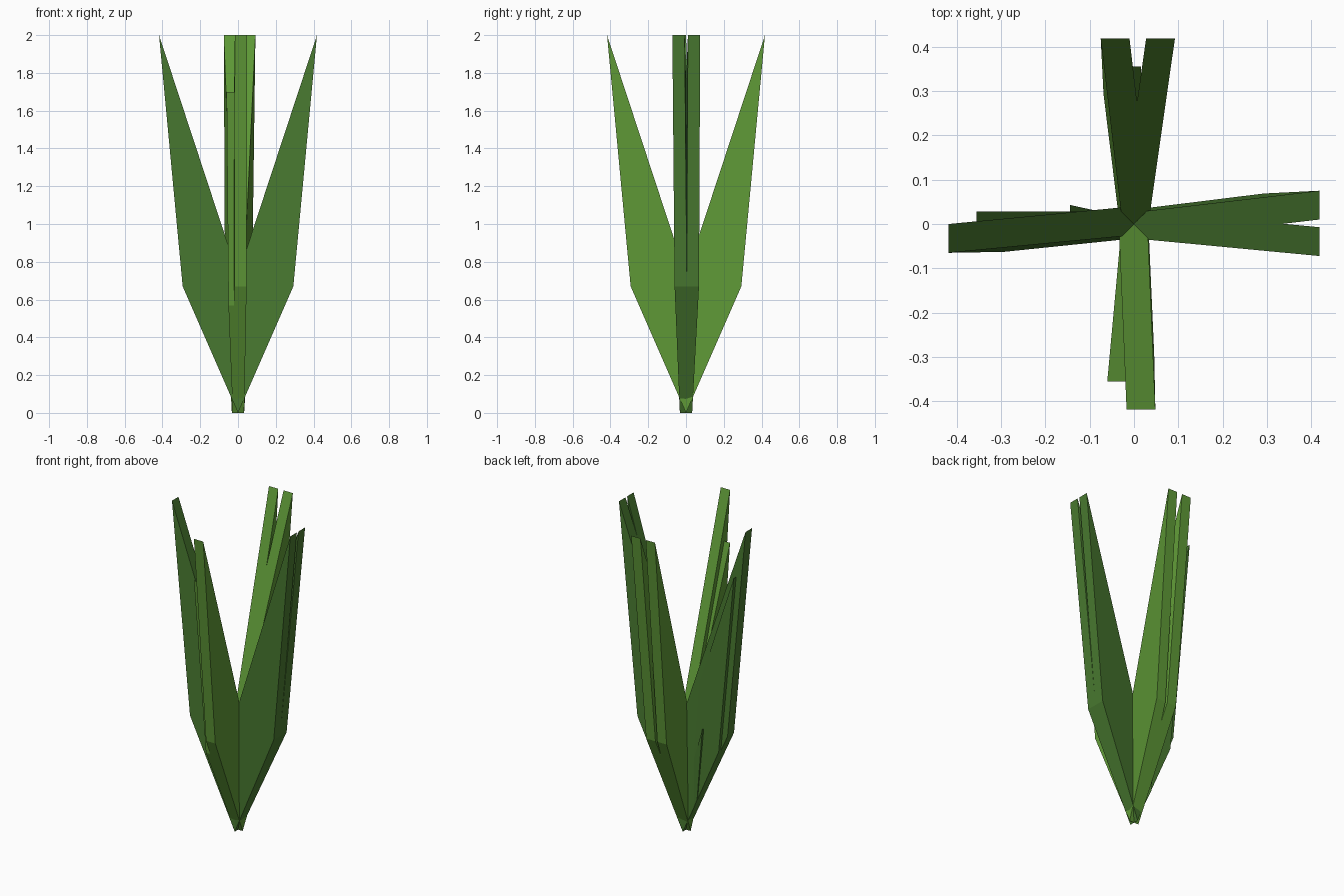
import bpy, bmesh, math
from mathutils import Matrix

if "Cube" in bpy.data.objects:
    bpy.data.objects.remove(bpy.data.objects["Cube"])


def material(name, rgb):
    m = bpy.data.materials.new(name)
    m.diffuse_color = (*rgb, 1)
    m.use_nodes = True
    m.node_tree.nodes["Principled BSDF"].inputs["Base Color"].default_value = m.diffuse_color
    return m


dark = material("dark green", (0.067, 0.195, 0.030))
light = material("light green", (0.114, 0.319, 0.038))

# Side outline of one blade: (distance outwards, height)
PROFILE = [(0, 0), (0.293, 0.67), (0.418, 2.0), (0, 0.73)]
HALF = 0.0325


def blade(name, heading, scale, swing, lean, mat):
    """Flat-sided leaf, skewed sideways by swing (outwards) and lean (upwards)."""
    bm = bmesh.new()
    rings = [[bm.verts.new((r * scale,
                            (swing * r + lean * z + side * HALF) * scale,
                            z * scale)) for r, z in PROFILE]
             for side in (-1, 1)]
    bm.faces.new(rings[0])
    bm.faces.new(rings[1][::-1])
    n = len(PROFILE)
    for i in range(n):
        j = (i + 1) % n
        bm.faces.new((rings[0][i], rings[1][i], rings[1][j], rings[0][j]))
    bm.transform(Matrix.Rotation(math.radians(heading), 4, 'Z'))
    bmesh.ops.recalc_face_normals(bm, faces=bm.faces[:])
    mesh = bpy.data.meshes.new(name)
    bm.to_mesh(mesh)
    bm.free()
    mesh.materials.append(mat)
    bpy.context.collection.objects.link(bpy.data.objects.new(name, mesh))


# Blades by side: (scale, swing, lean)
CLUSTERS = [
    ("right_blade", 0, dark, [(1, 0.144, -0.0088), (1, -0.095, 0)]),
    ("back_blade", 90, light, [(1, 0.144, -0.0088), (1, -0.143, 0),
                               (0.85, 0.033, 0)]),
    ("left_blade", 180, dark, [(1, 0.127, -0.0103), (0.85, -0.003, 0),
                               (0.345, -0.22, 0)]),
    ("front_blade", 270, light, [(1, 0.051, -0.0028), (0.85, -0.092, 0),
                                 (0.53, 0.105, 0)]),
]
for name, heading, mat, blades in CLUSTERS:
    for i, (scale, swing, lean) in enumerate(blades, 1):
        blade(f"{name}_{i}", heading, scale, swing, lean, mat)
